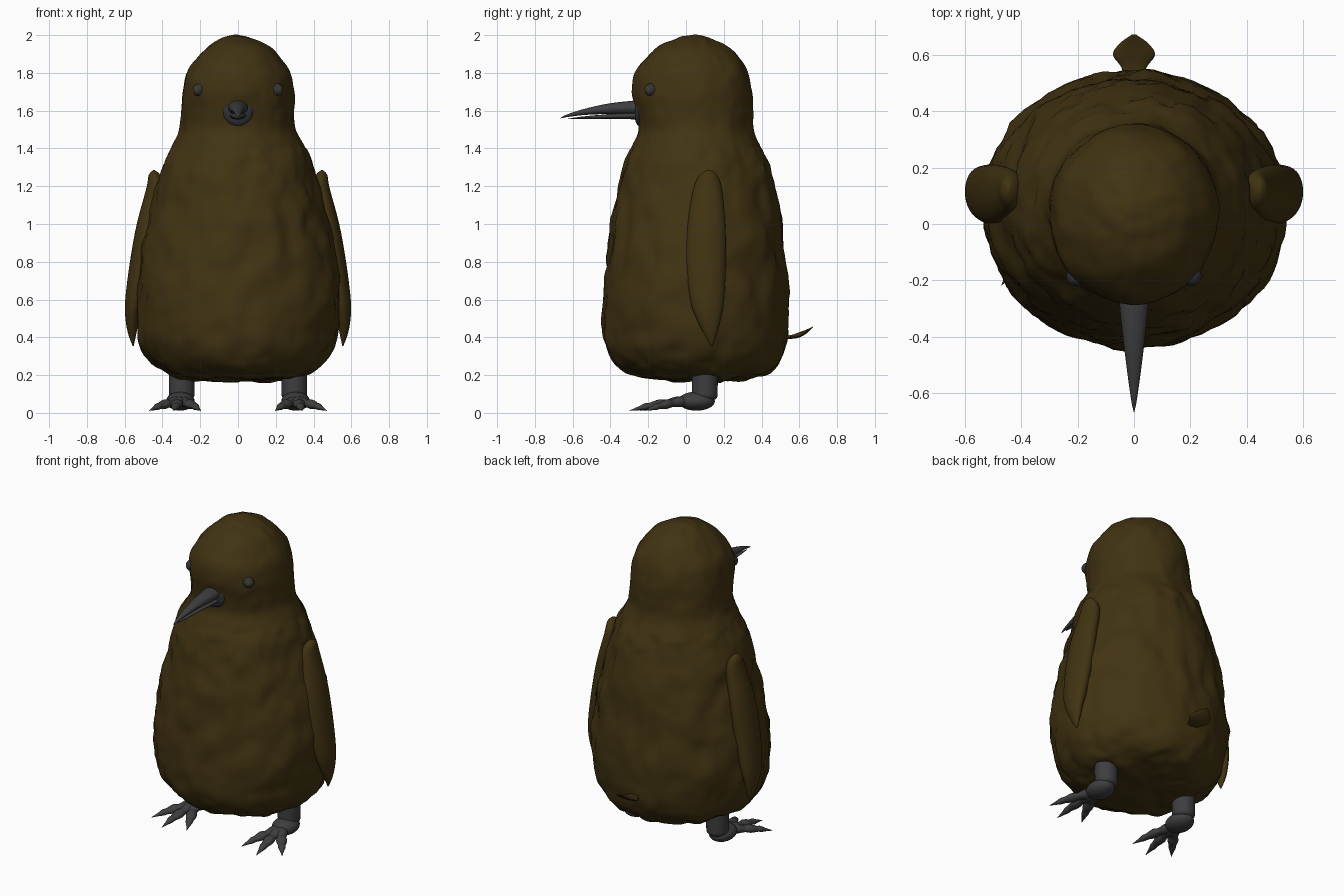
import bpy, bmesh, math
from mathutils import Matrix, Vector, noise

cube = bpy.data.objects.get("Cube")
if cube:
    bpy.data.objects.remove(cube, do_unlink=True)


def material(name, rgb):
    m = bpy.data.materials.new(name)
    m.use_nodes = True
    m.diffuse_color = (*rgb, 1)
    bsdf = next(n for n in m.node_tree.nodes if n.type == "BSDF_PRINCIPLED")
    bsdf.inputs["Base Color"].default_value = (*rgb, 1)
    return m


brown = material("brown feathers", (0.053, 0.033, 0.006))
grey = material("dark grey horn", (0.048, 0.048, 0.051))
slate = material("slate skin", (0.03, 0.033, 0.039))
olive = material("olive iris", (0.06, 0.048, 0.022))


def finish(name, bm, *mats):
    bmesh.ops.recalc_face_normals(bm, faces=bm.faces)
    for f in bm.faces:
        f.smooth = True
    mesh = bpy.data.meshes.new(name)
    bm.to_mesh(mesh)
    bm.free()
    for m in mats:
        mesh.materials.append(m)
    ob = bpy.data.objects.new(name, mesh)
    bpy.context.collection.objects.link(ob)
    return ob


def smooth_rows(rows, steps):
    """Catmull-Rom interpolation through the rows."""
    pts = [rows[0]] + list(rows) + [rows[-1]]
    out = []
    for a, b, c, d in zip(pts, pts[1:], pts[2:], pts[3:]):
        for i in range(steps):
            t = i / steps
            out.append([q + 0.5 * t * (r - p + t * (2 * p - 5 * q + 4 * r - s
                        + t * (3 * (q - r) + s - p))) for p, q, r, s in zip(a, b, c, d)])
    return out + [list(rows[-1])]


def loft(name, rows, mat, matrix=Matrix(), steps=4, seg=20, bump=0.0):
    """Skin elliptical rings given as (x, y, z, x radius, y radius)."""
    bm = bmesh.new()
    rings = []
    for x, y, z, rx, ry in smooth_rows(rows, steps):
        ring = []
        for i in range(seg):
            a = math.tau * i / seg
            co = Vector((x + max(rx, .001) * math.cos(a), y + max(ry, .001) * math.sin(a), z))
            if bump:
                out = (co - Vector((0, 0.05, min(max(z, 0.6), 1.7)))).normalized()
                wave = noise.noise(Vector((co.x * 9, co.y * 9, co.z * 6)))
                fine = noise.noise(Vector((co.x * 20, co.y * 20, co.z * 13)))
                fade = 1 if z < 1.4 else 0.45
                co += out * bump * fade * (wave + 0.5 * fine)
            ring.append(bm.verts.new(matrix @ co))
        rings.append(ring)
    for lo, hi in zip(rings, rings[1:]):
        for i in range(seg):
            j = (i + 1) % seg
            bm.faces.new((lo[i], lo[j], hi[j], hi[i]))
    bm.faces.new(rings[0])
    bm.faces.new(rings[-1])
    return finish(name, bm, mat)


def ball(name, centre, radii, mat):
    bm = bmesh.new()
    bmesh.ops.create_uvsphere(bm, u_segments=24, v_segments=14, radius=1,
                              matrix=Matrix.LocRotScale(Vector(centre), None, Vector(radii)))
    return finish(name, bm, mat)


# Body and head: height, half width, front, back
outline = [
    (0.165, 0.02, 0.10, 0.14), (0.18, 0.26, -0.17, 0.34), (0.21, 0.37, -0.29, 0.43),
    (0.28, 0.46, -0.39, 0.50), (0.40, 0.52, -0.435, 0.535), (0.60, 0.542, -0.44, 0.542),
    (0.80, 0.52, -0.42, 0.525), (1.0, 0.478, -0.395, 0.505), (1.2, 0.43, -0.355, 0.47),
    (1.33, 0.39, -0.32, 0.43), (1.42, 0.345, -0.28, 0.39), (1.5, 0.308, -0.25, 0.358),
    (1.6, 0.30, -0.265, 0.352), (1.7, 0.296, -0.286, 0.35), (1.8, 0.272, -0.267, 0.328),
    (1.9, 0.206, -0.19, 0.262), (1.96, 0.13, -0.105, 0.185), (1.99, 0.065, -0.03, 0.11),
    (2.0, 0.005, 0.035, 0.045),
]
loft("body", [(0, (f + b) / 2, z, w, (b - f) / 2) for z, w, f, b in outline],
     brown, steps=6, seg=96, bump=0.02)

# Beak, with local z running forwards and local y upwards
forward = Matrix.Rotation(math.pi / 2, 4, "X")
loft("upper_beak", [(0, 1.615, 0.22, 0.054, 0.042), (0, 1.615, 0.30, 0.05, 0.036),
                    (0, 1.609, 0.42, 0.037, 0.027), (0, 1.593, 0.54, 0.022, 0.016),
                    (0, 1.573, 0.63, 0.009, 0.007), (0, 1.56, 0.665, 0.001, 0.001)],
     grey, forward)
loft("lower_beak", [(0, 1.574, 0.22, 0.046, 0.024), (0, 1.573, 0.30, 0.042, 0.018),
                    (0, 1.569, 0.42, 0.03, 0.012), (0, 1.563, 0.54, 0.016, 0.007),
                    (0, 1.557, 0.625, 0.001, 0.001)], grey, forward)
ball("beak_collar", (0, -0.25, 1.6), (0.08, 0.024, 0.08), slate)

# Tail tuft
loft("tail", [(0, 0.40, 0.50, 0.03, 0.006), (0, 0.402, 0.555, 0.045, 0.01),
              (0, 0.413, 0.60, 0.075, 0.014), (0, 0.432, 0.64, 0.05, 0.01),
              (0, 0.455, 0.672, 0.006, 0.002)],
     brown, Matrix(((1, 0, 0, 0), (0, 0, 1, 0), (0, 1, 0, 0), (0, 0, 0, 1))))

wing_rows = [
    (0.445, 0.12, 1.285, 0.004, 0.01), (0.442, 0.118, 1.26, 0.03, 0.045),
    (0.437, 0.115, 1.19, 0.048, 0.075), (0.478, 0.108, 1.0, 0.058, 0.1),
    (0.512, 0.106, 0.8, 0.06, 0.105), (0.546, 0.112, 0.6, 0.051, 0.09),
    (0.559, 0.12, 0.5, 0.037, 0.065), (0.56, 0.13, 0.42, 0.022, 0.035),
    (0.555, 0.135, 0.355, 0.003, 0.005),
]
leg_rows = [(0.298, 0.1, 0.30, 0.068, 0.068), (0.298, 0.1, 0.12, 0.068, 0.068),
            (0.298, 0.1, 0.085, 0.064, 0.066), (0.3, 0.1, 0.07, 0.05, 0.055)]
# Knuckled toe ending in a claw
toe_rows = [(0, 0.06, 0, 0.03, 0.026), (0, 0.058, 0.06, 0.036, 0.028),
            (0, 0.05, 0.11, 0.027, 0.02), (0, 0.046, 0.15, 0.033, 0.025),
            (0, 0.037, 0.2, 0.023, 0.017), (0, 0.033, 0.225, 0.022, 0.018),
            (0, 0.026, 0.25, 0.014, 0.012), (0, 0.012, 0.305, 0.001, 0.001)]

for side, s in (("left", 1), ("right", -1)):
    mirror = Matrix.Scale(s, 4, (1, 0, 0))
    loft(side + "_wing", wing_rows, brown, mirror, seg=32)
    loft(side + "_leg", leg_rows, grey, mirror, seg=24)
    ball(side + "_heel", (0.305 * s, 0.055, 0.062), (0.076, 0.098, 0.05), grey)
    for toe, angle, size in (("inner", -24, 0.9), ("middle", 6, 1.0), ("outer", 36, 0.9)):
        turn = Matrix.Rotation(math.radians(angle), 4, "Z")
        place = Matrix.Translation((0.308, 0.005, 0)) @ turn @ Matrix.Diagonal((1, size, 1, 1))
        loft(f"{side}_{toe}_toe", toe_rows, grey, mirror @ place @ forward, seg=14)

    # Eye: the outward-facing cap of the ball is the iris
    look = Vector((s, -1, 0)).normalized()
    bm = bmesh.new()
    bmesh.ops.create_uvsphere(bm, u_segments=24, v_segments=16, radius=0.035)
    for f in bm.faces:
        f.material_index = int(f.calc_center_median().normalized().z > 0.86)
    aim = look.to_track_quat("Z", "Y").to_matrix().to_4x4()
    bmesh.ops.transform(bm, matrix=Matrix.Translation((0.204 * s, -0.184, 1.71)) @ aim,
                        verts=bm.verts)
    finish(side + "_eye", bm, slate, olive)
